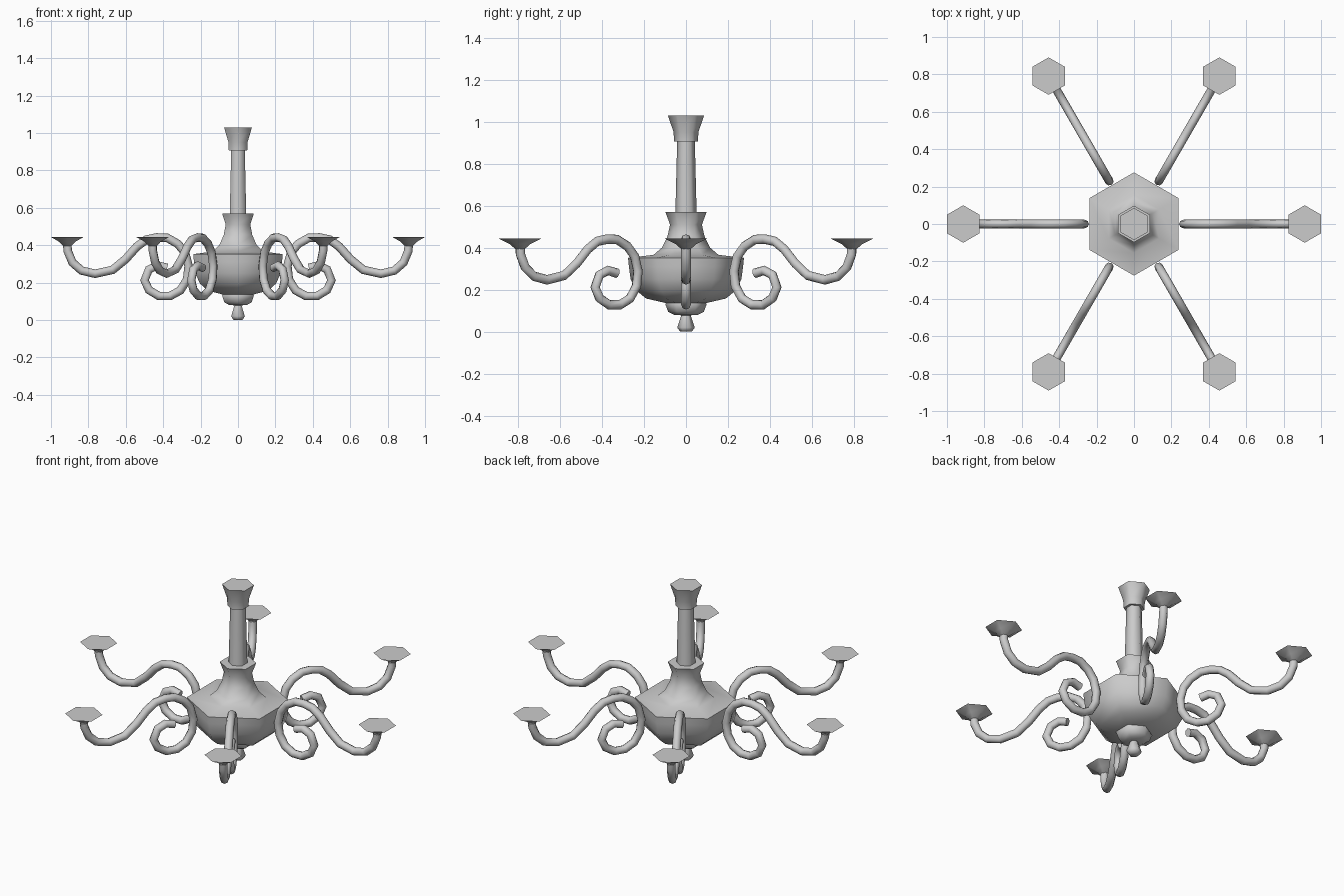
import bpy, bmesh
from math import sin, cos, pi, radians
from mathutils import Matrix

if "Cube" in bpy.data.objects:
    bpy.data.objects.remove(bpy.data.objects["Cube"])


def lathe(name, profile, loc=(0, 0, 0), smooth=65):
    """Six-sided turned part from (radius, z) points, corners on +-y."""
    bm = bmesh.new()
    rings = []
    for r, z in profile:
        rings.append([bm.verts.new((r * cos(pi / 6 + k * pi / 3),
                                    r * sin(pi / 6 + k * pi / 3), z)) for k in range(6)])
    for a, b in zip(rings, rings[1:]):
        for k in range(6):
            n = (k + 1) % 6
            bm.faces.new((a[k], a[n], b[n], b[k]))
    bm.faces.new(rings[0][::-1])
    bm.faces.new(rings[-1])
    bmesh.ops.recalc_face_normals(bm, faces=bm.faces)
    return finish(name, bm, loc, smooth)


def finish(name, bm, loc, smooth):
    me = bpy.data.meshes.new(name)
    bm.to_mesh(me)
    bm.free()
    ob = bpy.data.objects.new(name, me)
    ob.location = loc
    bpy.context.collection.objects.link(ob)
    bpy.ops.object.select_all(action='DESELECT')
    ob.select_set(True)
    bpy.context.view_layer.objects.active = ob
    if smooth:
        bpy.ops.object.shade_smooth_by_angle(angle=radians(smooth))
    return ob


# Central turned parts
lathe("finial", [(0.028, 0.0), (0.042, 0.02), (0.022, 0.078), (0.055, 0.08),
                 (0.085, 0.095), (0.098, 0.13), (0.09, 0.15)])
lathe("bowl", [(0.09, 0.135), (0.19, 0.158), (0.235, 0.195), (0.264, 0.25),
               (0.272, 0.31), (0.276, 0.352), (0.155, 0.366), (0.115, 0.40),
               (0.088, 0.455), (0.076, 0.51), (0.098, 0.57)])
lathe("stem", [(0.051, 0.55), (0.042, 0.91)])
lathe("ceiling_collar", [(0.057, 0.905), (0.059, 0.95), (0.086, 1.03)])

# S-shaped arm with scroll, as (radius, z) centre line
PATH = [(0.913, 0.425), (0.911, 0.37), (0.885, 0.307), (0.836, 0.264), (0.764, 0.247),
        (0.67, 0.268), (0.60, 0.326), (0.54, 0.393), (0.489, 0.43), (0.434, 0.441),
        (0.379, 0.439), (0.322, 0.407), (0.283, 0.36), (0.264, 0.288), (0.272, 0.217),
        (0.308, 0.158), (0.363, 0.128), (0.423, 0.128), (0.476, 0.16), (0.50, 0.212),
        (0.476, 0.27), (0.429, 0.292), (0.379, 0.278)]
curve = bpy.data.curves.new("arm", 'CURVE')
curve.dimensions = '3D'
curve.bevel_depth = 0.023
curve.bevel_resolution = 2
curve.use_fill_caps = True
spline = curve.splines.new('POLY')
spline.points.add(len(PATH) - 1)
for p, (r, z) in zip(spline.points, PATH):
    p.co = (r, 0, z, 1)
source = bpy.data.objects.new("arm_path", curve)
bpy.context.collection.objects.link(source)
bpy.context.view_layer.update()
arm_mesh = bpy.data.meshes.new_from_object(
    source.evaluated_get(bpy.context.evaluated_depsgraph_get()))
bpy.data.objects.remove(source)

# Six arms, each with a flared candle cup
for i in range(6):
    a = i * pi / 3
    bm = bmesh.new()
    bm.from_mesh(arm_mesh)
    bm.transform(Matrix.Rotation(a, 4, 'Z'))
    finish(f"arm_{i + 1}", bm, (0, 0, 0), 50)
    lathe(f"candle_cup_{i + 1}", [(0.024, 0.395), (0.05, 0.418), (0.1, 0.443)],
          (0.913 * cos(a), 0.913 * sin(a), 0))
